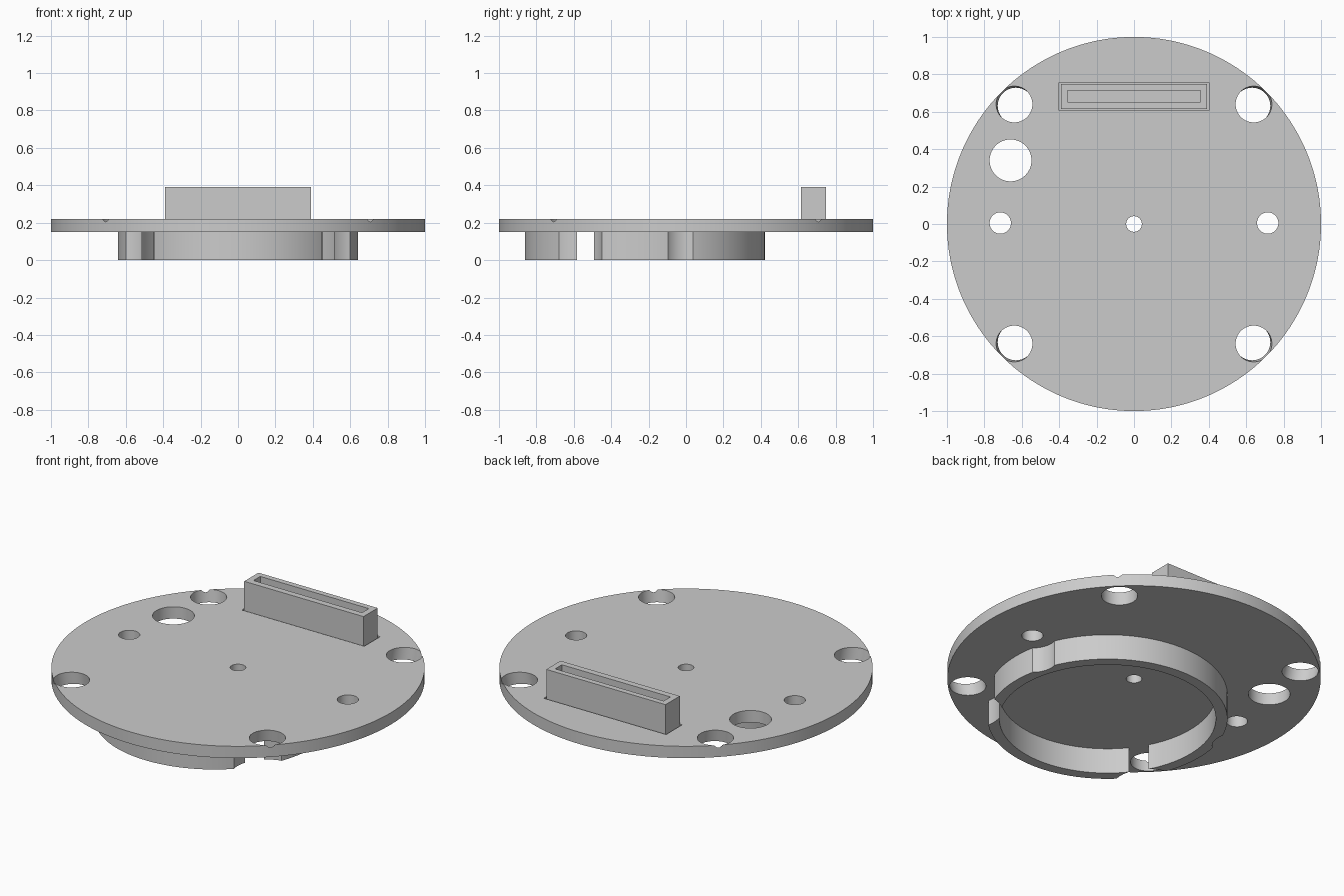
import bpy, bmesh, math
from mathutils import Vector

cube = bpy.data.objects.get("Cube")
if cube:
    bpy.data.objects.remove(cube, do_unlink=True)

grey = bpy.data.materials.new("plain grey")
grey.use_nodes = True
COLOUR = (0.6, 0.6, 0.6, 1)
grey.diffuse_color = COLOUR
grey.node_tree.nodes["Principled BSDF"].inputs["Base Color"].default_value = COLOUR

UNDER, TOP = 0.15, 0.22


def finish(name, bm):
    mesh = bpy.data.meshes.new(name)
    bm.to_mesh(mesh)
    bm.free()
    obj = bpy.data.objects.new(name, mesh)
    bpy.context.collection.objects.link(obj)
    mesh.materials.append(grey)
    return obj


def cylinder(name, x, y, r, z0, z1, segments=64, lean=(0, 0)):
    """Upright cylinder; lean offsets its upper end sideways."""
    bm = bmesh.new()
    bmesh.ops.create_cone(bm, cap_ends=True, segments=segments,
                          radius1=r, radius2=r, depth=z1 - z0)
    for v in bm.verts:
        shift = Vector((*lean, 0)) if v.co.z > 0 else Vector()
        v.co += Vector((x, y, (z0 + z1) / 2)) + shift
    return finish(name, bm)


def box(name, x, y0, y1, z0, z1):
    """Box running from -x to x."""
    bm = bmesh.new()
    bmesh.ops.create_cube(bm, size=1)
    for v in bm.verts:
        v.co = ((v.co.x * 2 * x), y0 + (v.co.y + 0.5) * (y1 - y0),
                z0 + (v.co.z + 0.5) * (z1 - z0))
    return finish(name, bm)


def cut(target, cutters):
    """Subtract each cutter, bake the result, and drop the cutters."""
    for c in cutters:
        c.hide_render = True
        mod = target.modifiers.new("cut", 'BOOLEAN')
        mod.operation, mod.solver, mod.object = 'DIFFERENCE', 'EXACT', c
    bpy.context.view_layer.update()
    graph = bpy.context.evaluated_depsgraph_get()
    baked = bpy.data.meshes.new_from_object(target.evaluated_get(graph))
    target.modifiers.clear()
    target.data = baked
    for c in cutters:
        bpy.data.objects.remove(c, do_unlink=True)


# Round plate with its holes
plate = cylinder("round_plate", 0, 0, 1, UNDER, TOP, 180)
holes = [cylinder("centre_hole", 0, 0, 0.042, 0, 0.5),
         cylinder("cable_hole", -0.66, 0.34, 0.112, 0, 0.5)]
for sx in (-1, 1):
    holes.append(cylinder("side_hole", sx * 0.715, 0.005, 0.057, 0, 0.5))
    for sy in (-1, 1):
        # corner holes lean outwards and just nick the upper rim
        holes.append(cylinder("corner_hole", sx * 0.628, sy * 0.628, 0.097,
                              UNDER - 0.03, TOP + 0.03, lean=(sx * 0.016, sy * 0.016)))
# Shallow seat around the connector
holes.append(box("connector_seat", 0.4, 0.608, 0.757, TOP - 0.01, TOP + 0.1))
cut(plate, holes)

# Offset ring under the plate, relieved around the neighbouring holes
ring = cylinder("lower_ring", 0, -0.22, 0.642, 0, UNDER + 0.01, 128)
reliefs = [cylinder("ring_bore", 0, -0.22, 0.58, -0.1, 0.5, 128)]
for sx in (-1, 1):
    reliefs.append(cylinder("corner_relief", sx * 0.64, -0.64, 0.196, -0.1, 0.5))
    reliefs.append(cylinder("side_relief", sx * 0.715, 0.005, 0.132, -0.1, 0.5))
cut(ring, reliefs)

# Slotted connector
connector = box("connector", 0.39, 0.615, 0.748, TOP - 0.02, 0.39)
cut(connector, [box("connector_slot", 0.355, 0.652, 0.715, TOP + 0.02, 0.5)])

# Smooth the round walls, keep edges crisp
bpy.ops.object.select_all(action='DESELECT')
for obj in (plate, ring):
    obj.select_set(True)
bpy.context.view_layer.objects.active = plate
bpy.ops.object.shade_smooth_by_angle(angle=math.radians(25))
